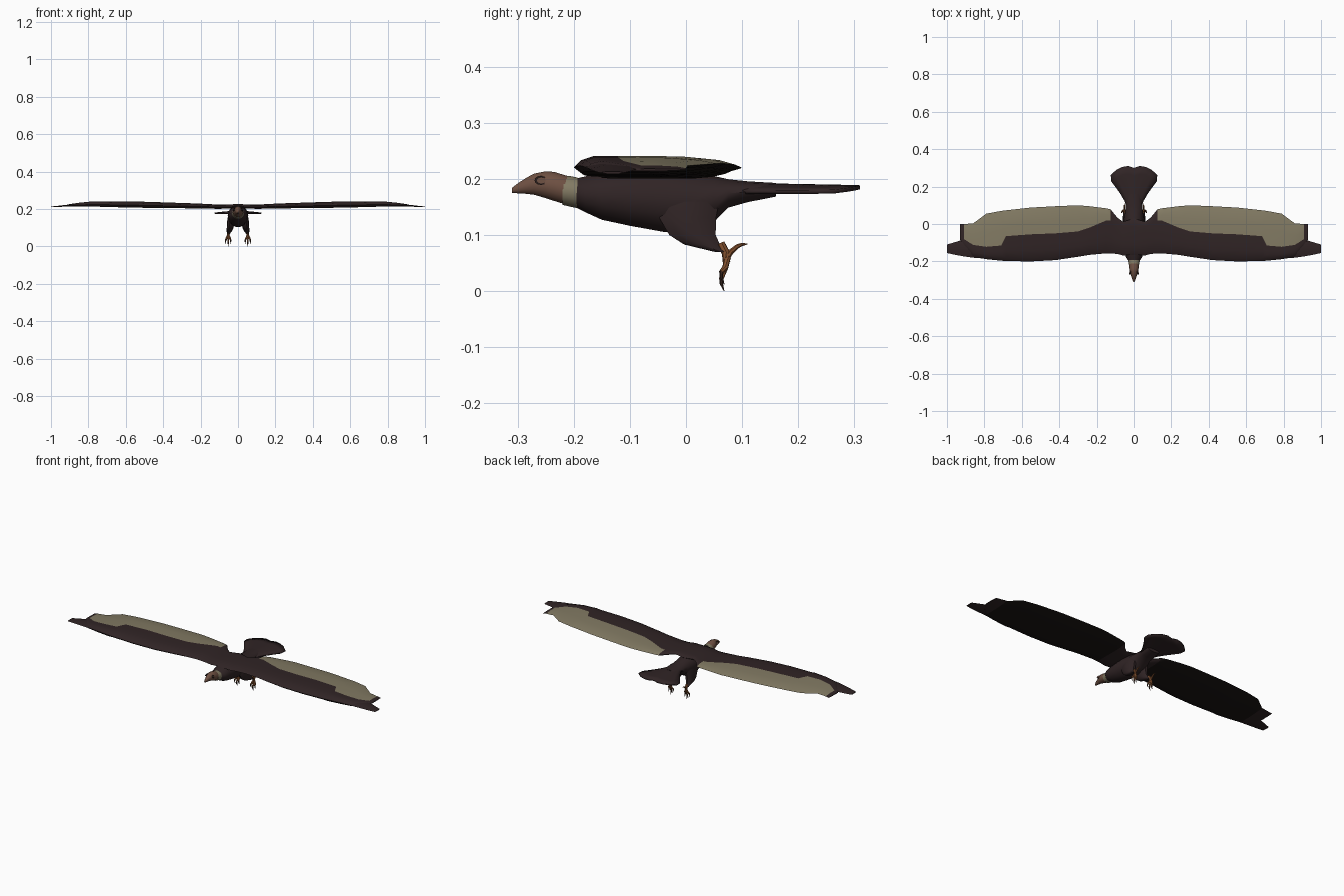
import bpy, bmesh, math
from mathutils import Vector

if "Cube" in bpy.data.objects:
    bpy.data.objects.remove(bpy.data.objects["Cube"])


def material(name, *rgb):
    m = bpy.data.materials.new(name)
    lin = [((c / 255 + 0.055) / 1.055) ** 2.4 for c in rgb]
    m.diffuse_color = (*lin, 1)
    m.use_nodes = True
    m.node_tree.nodes["Principled BSDF"].inputs["Base Color"].default_value = m.diffuse_color
    return m


DARK = material("dark_brown_feather", 48, 36, 37)
CREAM = material("cream_feather", 130, 122, 99)
BLACK = material("underwing_black", 26, 21, 19)
SKIN = material("head_brown", 110, 80, 66)
EYE = material("eye_dark", 40, 28, 26)
FOOT = material("foot_orange", 130, 80, 46)
CLAW = material("claw_brown", 62, 42, 34)


def loft(name, rings, mats, rule=None, caps=(True, True), angle=40):
    """Skin closed rings of equal length; rule(ring, side) picks a material."""
    bm = bmesh.new()
    vs = [[bm.verts.new(p) for p in r] for r in rings]
    n = len(rings[0])
    for i in range(len(vs) - 1):
        for j in range(n):
            k = (j + 1) % n
            f = bm.faces.new((vs[i][j], vs[i][k], vs[i + 1][k], vs[i + 1][j]))
            f.material_index = rule(i, j) if rule else 0
    if caps[0]:
        bm.faces.new(vs[0])
    if caps[1]:
        bm.faces.new(vs[-1][::-1])
    bmesh.ops.recalc_face_normals(bm, faces=bm.faces)
    return finish(name, bm, mats, angle)


def finish(name, bm, mats, angle=40):
    me = bpy.data.meshes.new(name)
    bm.to_mesh(me)
    bm.free()
    for m in mats:
        me.materials.append(m)
    ob = bpy.data.objects.new(name, me)
    bpy.context.collection.objects.link(ob)
    bpy.ops.object.select_all(action='DESELECT')
    bpy.context.view_layer.objects.active = ob
    ob.select_set(True)
    bpy.ops.object.shade_smooth_by_angle(angle=math.radians(angle))
    return ob


def mirror(ob):
    m = ob.modifiers.new("mirror", 'MIRROR')
    m.use_clip = True
    return ob


def oval(c, a, b, n=14):
    c, a, b = Vector(c), Vector(a), Vector(b)
    return [c + a * math.cos(t) + b * math.sin(t)
            for t in (2 * math.pi * i / n for i in range(n))]


def along_y(name, rows, mat):
    # rows: y, top, bottom, half width
    return loft(name, [oval((0, y, (t + b) / 2), (w, 0, 0), (0, 0, (t - b) / 2))
                       for y, t, b, w in rows], [mat])


def tube(name, path, radii, mat):
    path = [Vector(p) for p in path]
    rings = []
    for i, p in enumerate(path):
        d = path[min(i + 1, len(path) - 1)] - path[max(i - 1, 0)]
        q = d.to_track_quat('Z', 'Y')
        r = radii[i]
        rings.append(oval(p, q @ Vector((r, 0, 0)), q @ Vector((0, r, 0)), 7))
    return loft(name, rings, [mat])


# Body, neck collar and head
along_y("body", [(-.197, .201, .149, .030), (-.18, .205, .140, .043),
                 (-.15, .214, .126, .050), (-.10, .220, .115, .054),
                 (-.04, .222, .104, .055), (.01, .214, .102, .053),
                 (.05, .206, .122, .050), (.075, .200, .148, .047),
                 (.11, .196, .158, .044), (.16, .193, .168, .040)], DARK)
along_y("collar", [(-.220, .205, .153, .027), (-.208, .206, .150, .030),
                   (-.193, .203, .147, .032)], CREAM)
along_y("head", [(-.31, .184, .175, .003), (-.30, .192, .174, .008),
                 (-.285, .202, .173, .012), (-.27, .210, .171, .017),
                 (-.25, .214, .165, .023), (-.235, .213, .160, .026),
                 (-.212, .206, .153, .027)], SKIN)

# Eyes: dark rim with a lighter centre
for side, s in (("right", 1), ("left", -1)):
    for part, x, r, mat in (("rim", .0195, 1, EYE), ("iris", .0215, .65, SKIN)):
        loft(f"{side}_eye_{part}",
             [oval((s * (x + dx), -.258, .197), (s * -.003 * r, .012 * r, 0),
                   (s * -.002 * r, 0, .008 * r), 12) for dx in (-.002, .0025)], [mat])

# Wings: stations of x, leading y, colour split y, trailing y, top z, bottom z
STATIONS = [(0, -.165, -.02, .03, .226, .204), (.06, -.168, -.02, .012, .224, .202),
            (.09, -.160, .00, .035, .223, .201), (.125, -.157, .018, .078, .224, .201),
            (.15, -.157, .018, .084, .226, .202), (.24, -.165, -.02, .095, .230, .203),
            (.30, -.175, -.04, .100, .232, .204), (.42, -.193, -.05, .095, .236, .205),
            (.55, -.200, -.055, .088, .240, .207), (.685, -.198, -.065, .073, .241, .210),
            (.71, -.196, -.115, .070, .241, .211), (.79, -.188, -.122, .055, .239, .213),
            (.86, -.176, -.112, .003, .232, .213), (.91, -.120, -.080, .000, .224, .213),
            (.93, -.085, -.060, .000, .218, .214)]


def wing_ring(x, lead, split, trail, top, bot):
    h, mid = top - bot, bot + (top - bot) * .4
    ys = [lead + (split - lead) * t for t in (.0, .12, .4, .7, 1)]
    ys += [split + (trail - split) * t for t in (.45, .8, 1)]
    up = [mid, bot + h * .75, top, top, top, bot + h * .95, bot + h * .8, bot + h * .55]
    low = [bot + h * f for f in (0, 0, 0, 0, .1, .3)]
    pts = [Vector((x, y, z)) for y, z in zip(ys, up)]
    return pts + [Vector((x, y, z)) for y, z in zip(ys[6:0:-1], low[::-1])]


def wing_colour(i, j):
    if 4 <= j <= 6 and 3 <= i <= 12:
        return 1
    return 2 if 7 <= j <= 12 and 3 <= i <= 11 else 0


mirror(loft("wings", [wing_ring(*s) for s in STATIONS], [DARK, CREAM, BLACK],
            wing_colour, (False, True), 50))

# Swept outer feather at each wing tip: x, front y, rear y, z, half thickness
TIP = [(.76, -.188, -.125, .223, .008), (.86, -.180, -.095, .221, .007),
       (.91, -.173, -.083, .218, .005), (.96, -.164, -.098, .214, .003),
       (1.0, -.155, -.110, .211, .002)]
mirror(loft("wing_tips", [[(x, a, z), (x, a * .7 + b * .3, z + t), (x, a * .2 + b * .8, z + t),
                           (x, b, z), (x, a * .2 + b * .8, z - t), (x, a * .7 + b * .3, z - t)]
                          for x, a, b, z, t in TIP], [DARK], angle=50))

# Fanned tail: (|x| fraction) -> scalloped rear edge
END = [.300, .310, .305, .290, .262]
WIDTH = [.040, .052, .072, .096, .122, .125]
bm = bmesh.new()
grid = []
for i, w in enumerate(WIDTH):
    v = i / (len(WIDTH) - 1)
    row = []
    for j in range(-4, 5):
        u = j / 4
        y = .09 + (END[abs(j)] - .09) * v
        row.append(bm.verts.new((u * w, y, .193 - .004 * v - .014 * u * u * (1 - .4 * v))))
    grid.append(row)
for a, b in zip(grid, grid[1:]):
    for j in range(8):
        bm.faces.new((a[j], a[j + 1], b[j + 1], b[j]))
tail = finish("tail", bm, [DARK], 50)
sol = tail.modifiers.new("thickness", 'SOLIDIFY')
sol.thickness = .007
sol.offset = -1

# Legs: feathered thigh, shank, three hanging toes, one rear toe, claws
THIGH = [(.16, -.055, .062, .034, .020), (.13, -.05, .056, .038, .021),
         (.10, -.032, .055, .042, .018), (.083, -.005, .062, .046, .015),
         (.070, .050, .072, .050, .009)]
for side, s in (("right", 1), ("left", -1)):
    loft(f"{side}_thigh", [oval((s * cx, (a + b) / 2, z), (hw, 0, 0), (0, (b - a) / 2, 0), 10)
                           for z, a, b, cx, hw in THIGH], [DARK])
    tube(f"{side}_shank", [(s * .049, .062, .085), (s * .051, .071, .068),
                           (s * .052, .072, .052)], [.007, .0075, .007], FOOT)
    for k, dx in enumerate((-.013, 0, .014)):
        x, low = .052 + dx, 0 if dx == 0 else .012
        tube(f"{side}_toe_{k + 1}", [(s * .052, .074, .060), (s * (.052 + dx * .7), .070, .042),
                                     (s * x, .063, low + .022)], [.006, .0055, .004], FOOT)
        tube(f"{side}_claw_{k + 1}", [(s * x, .063, low + .024), (s * x, .063, low + .013),
                                      (s * x, .068, low)], [.0042, .003, .0006], CLAW)
    tube(f"{side}_rear_toe", [(s * .052, .071, .056), (s * .052, .080, .070),
                              (s * .052, .092, .080)], [.006, .005, .004], FOOT)
    tube(f"{side}_rear_claw", [(s * .052, .091, .0795), (s * .052, .100, .083),
                               (s * .052, .110, .084)], [.004, .003, .0006], FOOT)
